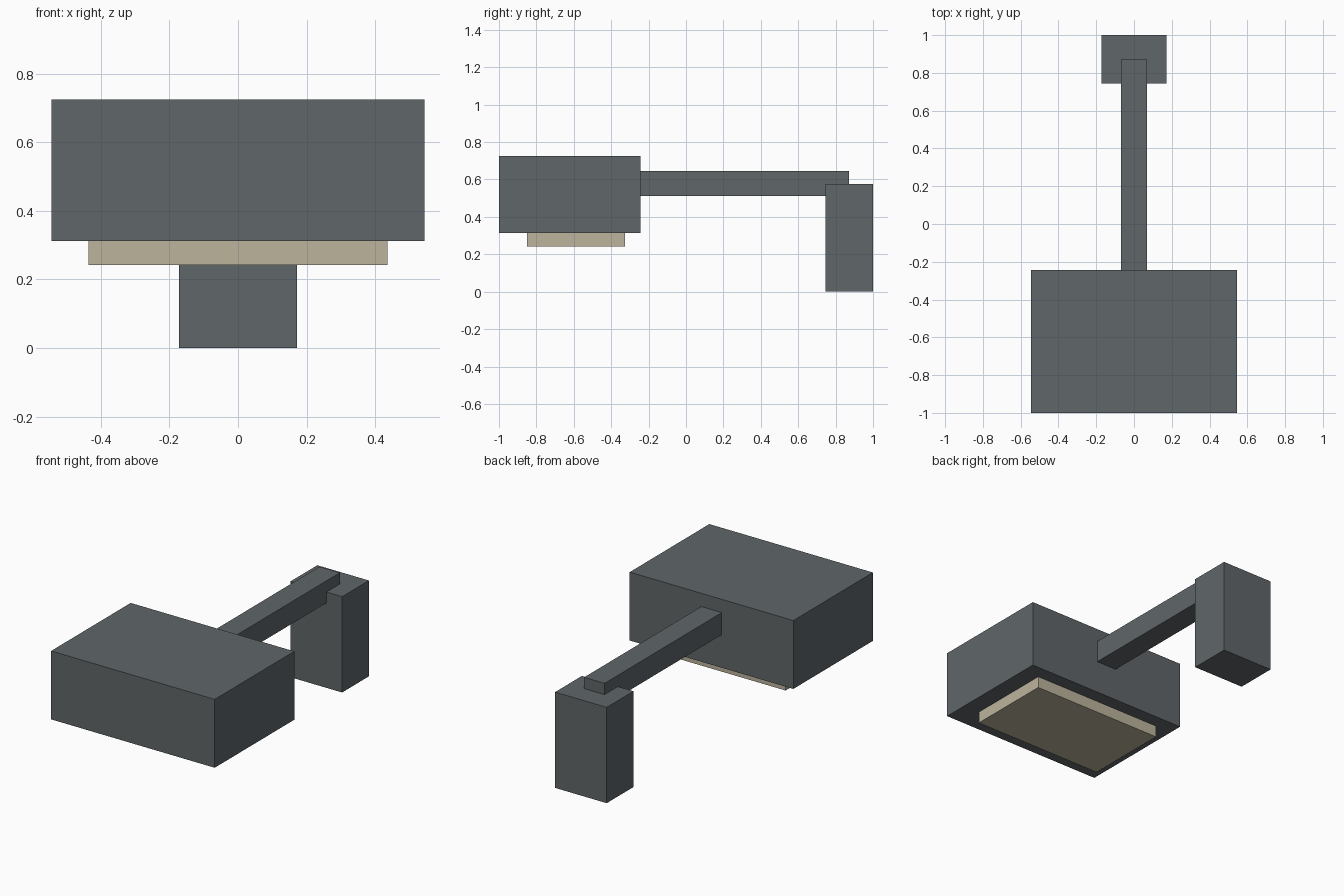
import bpy

if "Cube" in bpy.data.objects:
    bpy.data.objects.remove(bpy.data.objects["Cube"])


def material(name, color):
    m = bpy.data.materials.new(name)
    m.diffuse_color = (*color, 1.0)
    m.use_nodes = True
    m.node_tree.nodes["Principled BSDF"].inputs["Base Color"].default_value = m.diffuse_color
    return m


def box(name, x_half, y_range, z_range, mat):
    """Box centred on x = 0, given its y and z extents."""
    (y0, y1), (z0, z1) = y_range, z_range
    bpy.ops.mesh.primitive_cube_add(size=1, location=(0, (y0 + y1) / 2, (z0 + z1) / 2))
    ob = bpy.context.object
    ob.name = name
    ob.scale = (2 * x_half, y1 - y0, z1 - z0)
    bpy.ops.object.transform_apply(location=False, rotation=False, scale=True)
    ob.data.materials.append(mat)
    return ob


grey = material("dark grey metal", (0.115, 0.133, 0.140))
cream = material("cream lens", (0.50, 0.455, 0.33))

# Lamp housing with the light panel set under it
box("lamp_housing", 0.545, (-1.0, -0.243), (0.313, 0.725), grey)
box("light_panel", 0.436, (-0.85, -0.325), (0.243, 0.313), cream)

# Arm reaching back, sunk into the top of the mounting block
box("arm", 0.068, (-0.243, 0.872), (0.512, 0.645), grey)
box("mounting_block", 0.172, (0.745, 1.0), (0.0, 0.577), grey)
